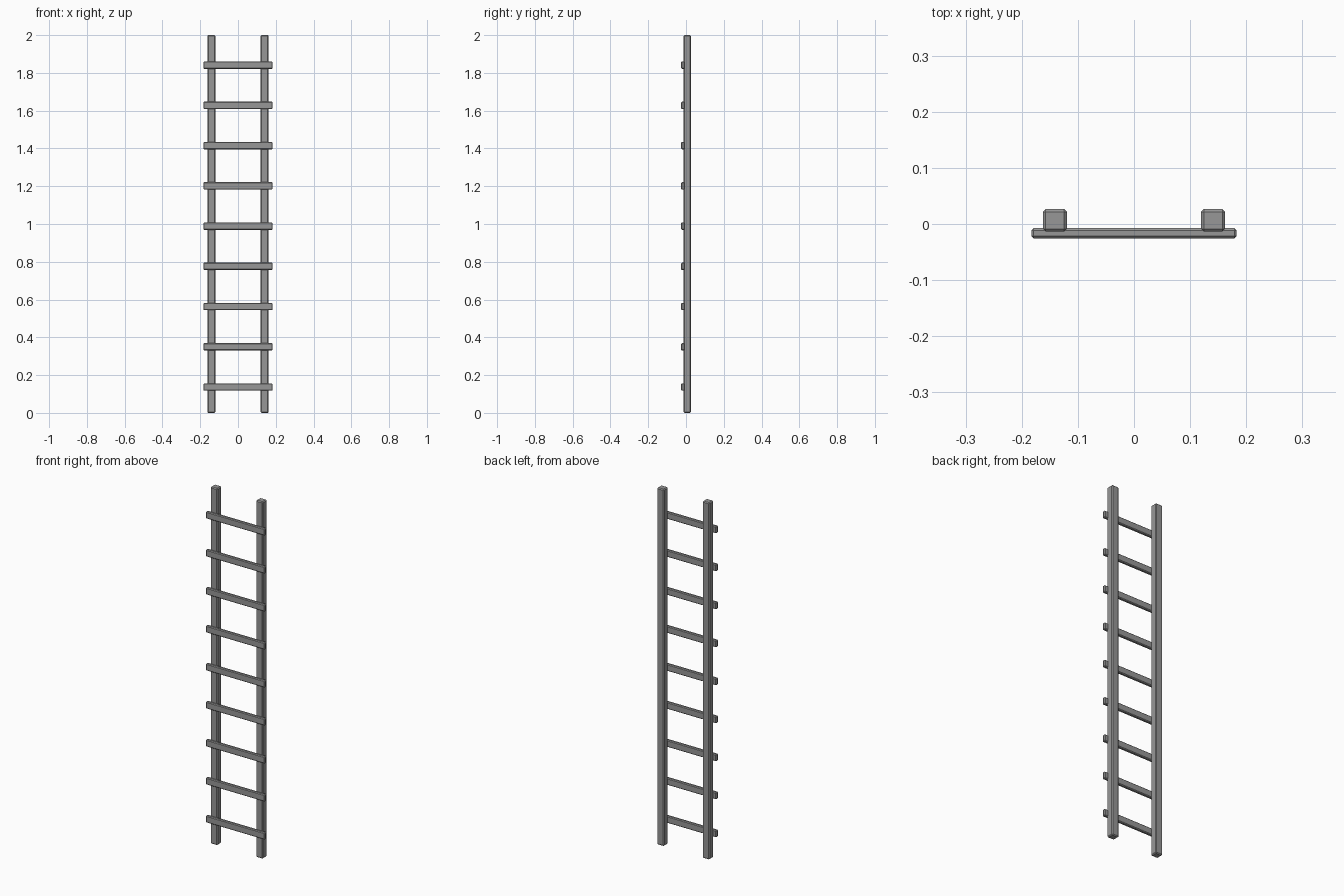
import bpy

if "Cube" in bpy.data.objects:
    bpy.data.objects.remove(bpy.data.objects["Cube"])

# Dark grey finish
grey = bpy.data.materials.new("dark_grey")
grey.diffuse_color = (0.31, 0.31, 0.31, 1)
grey.use_nodes = True
grey.node_tree.nodes["Principled BSDF"].inputs["Base Color"].default_value = grey.diffuse_color


def bevelled_box(name, centre, size, bevel):
    bpy.ops.mesh.primitive_cube_add(size=1, location=centre)
    ob = bpy.context.object
    ob.name = name
    ob.scale = size
    bpy.ops.object.transform_apply(location=False, rotation=False, scale=True)
    mod = ob.modifiers.new("chamfer", 'BEVEL')
    mod.width = bevel
    mod.segments = 1
    ob.data.materials.append(grey)
    return ob


# Upright rails
for side, x in (("left", -0.141), ("right", 0.141)):
    bevelled_box(f"{side}_rail", (x, 0.0065, 1.0), (0.043, 0.040, 2.0), 0.005)

# Rungs fixed to the front of the rails
RUNGS = 9
for i in range(RUNGS):
    z = 0.137 + i * 0.213
    bevelled_box(f"rung_{i + 1}", (0, -0.0165, z), (0.366, 0.018, 0.039), 0.004)
